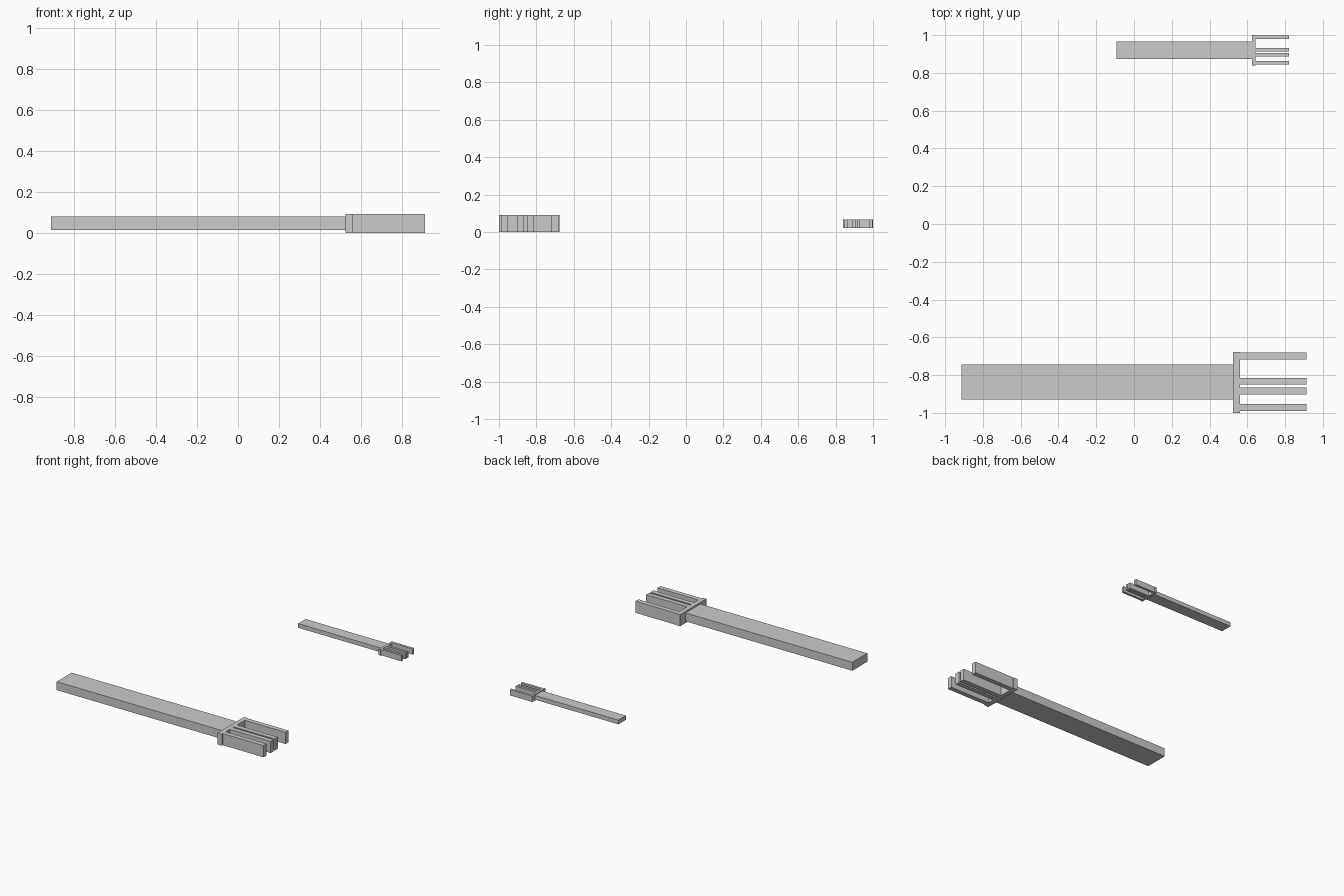
import bpy

if "Cube" in bpy.data.objects:
    bpy.data.objects.remove(bpy.data.objects["Cube"])


def box(name, x0, x1, y0, y1, z0, z1):
    bpy.ops.mesh.primitive_cube_add(size=1, location=((x0 + x1) / 2, (y0 + y1) / 2, (z0 + z1) / 2))
    ob = bpy.context.object
    ob.name = name
    ob.scale = (x1 - x0, y1 - y0, z1 - z0)
    bpy.ops.object.transform_apply(location=False, rotation=False, scale=True)
    return ob


def fork(prefix, x, y, s):
    """x = handle/crossbar joint, y = far edge of crossbar, s = size."""
    zc = 0.0455
    h, t = 0.0455 * s, 0.033 * s
    # flat handle
    box(prefix + "_handle", x - 1.438 * s, x, y - 0.252 * s, y - 0.068 * s, zc - t, zc + t)
    # crossbar
    box(prefix + "_crossbar", x, x + 0.036 * s, y - 0.323 * s, y, zc - h, zc + h)
    # four unevenly spaced tines
    for i, off in enumerate((0.004, 0.137, 0.188, 0.275)):
        box(f"{prefix}_tine_{i + 1}", x + 0.036 * s, x + 0.388 * s,
            y - (off + 0.037) * s, y - off * s, zc - h, zc + h)


fork("large_fork", 0.525, -0.677, 1.0)
fork("small_fork", 0.626, 1.0, 0.5)
